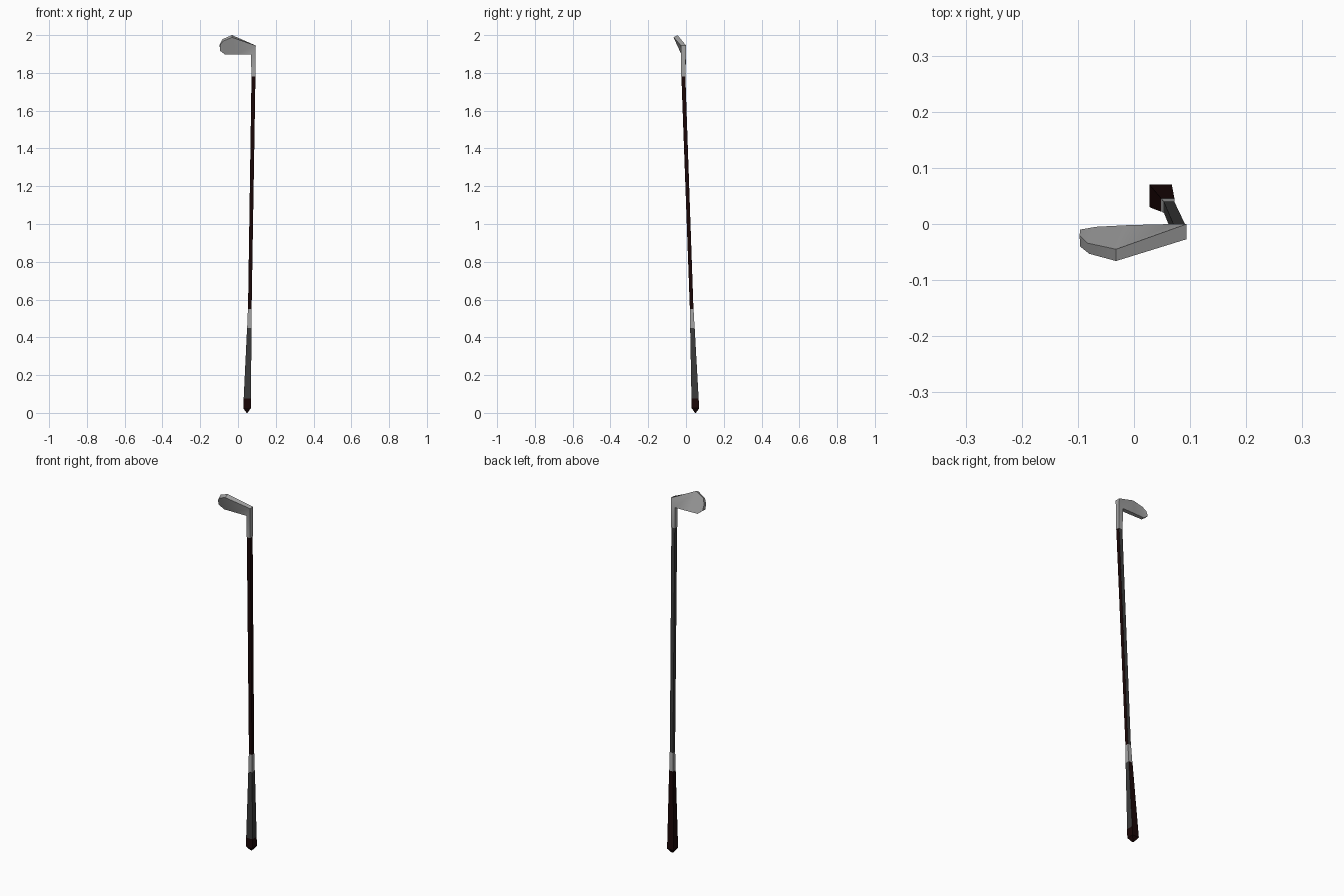
import bpy, bmesh, math

if "Cube" in bpy.data.objects:
    bpy.data.objects.remove(bpy.data.objects["Cube"])


def material(name, rgb):
    m = bpy.data.materials.new(name)
    m.diffuse_color = (*rgb, 1)
    m.use_nodes = True
    m.node_tree.nodes["Principled BSDF"].inputs["Base Color"].default_value = m.diffuse_color
    return m


steel = material("steel_grey", (0.38, 0.38, 0.38))
dark_grey = material("dark_grey", (0.045, 0.045, 0.045))
dark_red = material("dark_red", (0.010, 0.002, 0.002))


def square(x, y, z, w):
    h = w / 2
    return [(x - h, y - h, z), (x + h, y - h, z), (x + h, y + h, z), (x - h, y + h, z)]


def loft(name, rings, mats, rule=lambda ring, side: 0, smooth=None):
    """Skin four-cornered rings; rule picks the material per ring and side."""
    me = bpy.data.meshes.new(name)
    bm = bmesh.new()
    vs = [[bm.verts.new(p) for p in r] for r in rings]
    for i in range(len(vs) - 1):
        for s in range(4):
            t = (s + 1) % 4
            f = bm.faces.new((vs[i][s], vs[i][t], vs[i + 1][t], vs[i + 1][s]))
            f.material_index = rule(i, s)
    bm.faces.new(vs[0][::-1])
    bm.faces.new(vs[-1])
    bmesh.ops.recalc_face_normals(bm, faces=bm.faces)
    bm.to_mesh(me)
    bm.free()
    for m in mats:
        me.materials.append(m)
    ob = bpy.data.objects.new(name, me)
    bpy.context.collection.objects.link(ob)
    if smooth:
        bpy.context.view_layer.objects.active = ob
        ob.select_set(True)
        bpy.ops.object.shade_smooth_by_angle(angle=math.radians(smooth))
        ob.select_set(False)


# grip: pointed butt, dark red band, then grey on the front and right sides
loft("grip",
     [square(0.048, 0.050, 0.005, 0.012), square(0.048, 0.050, 0.025, 0.04),
      square(0.049, 0.048, 0.075, 0.038), square(0.06, 0.034, 0.45, 0.024)],
     [dark_red, dark_grey], lambda r, s: 1 if r == 2 and s < 2 else 0)
loft("grip_tip", [square(0.048, 0.05, 0.0, 0.002), square(0.048, 0.05, 0.005, 0.012)], [dark_red])

# collar between grip and shaft
loft("collar", [square(0.06, 0.034, 0.45, 0.023), square(0.0625, 0.030, 0.55, 0.020)], [steel])

# shaft: dark red front and right, dark grey back and left
loft("shaft", [square(0.0625, 0.030, 0.55, 0.019), square(0.082, -0.014, 1.785, 0.021)],
     [dark_red, dark_grey], lambda r, s: 0 if s < 2 else 1)

# head and neck: rings run inner front, inner back, outer back, outer front
loft("club_head", [
    [(0.071, -0.026, 1.78), (0.071, -0.003, 1.78), (0.093, -0.003, 1.78), (0.093, -0.026, 1.78)],
    [(0.069, -0.024, 1.897), (0.069, 0.0, 1.897), (0.094, 0.0, 1.945), (0.094, -0.027, 1.945)],
    [(-0.01, -0.024, 1.897), (-0.01, -0.002, 1.897), (-0.032, -0.045, 2.0), (-0.032, -0.066, 1.988)],
    [(-0.068, -0.024, 1.897), (-0.068, -0.005, 1.897), (-0.083, -0.034, 1.978), (-0.08, -0.053, 1.968)],
    [(-0.096, -0.032, 1.918), (-0.096, -0.010, 1.92), (-0.097, -0.020, 1.95), (-0.096, -0.040, 1.945)],
], [steel], smooth=50)
